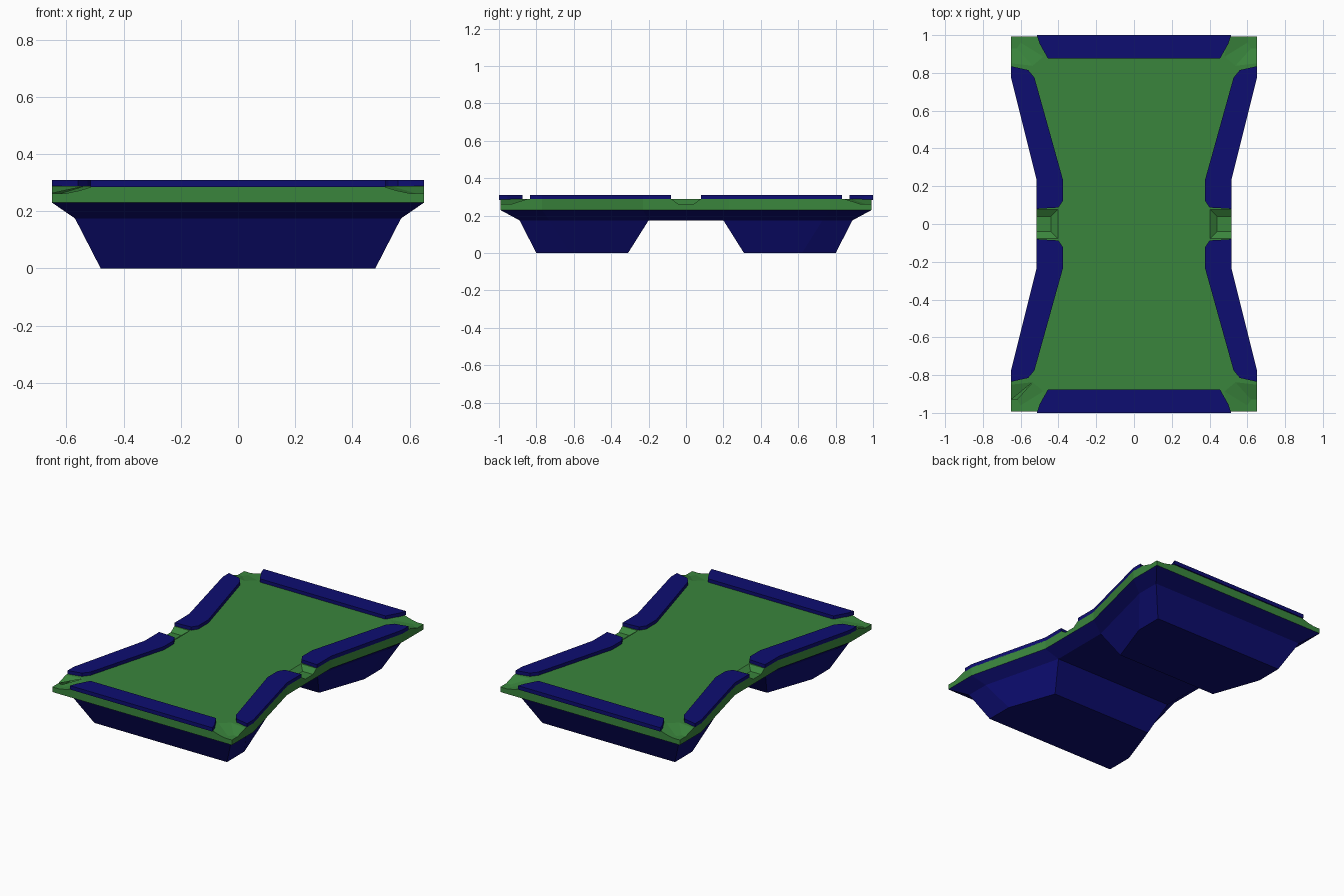
import bpy
import bmesh

old = bpy.data.objects.get("Cube")
if old:
    bpy.data.objects.remove(old, do_unlink=True)


def material(name, rgb):
    mat = bpy.data.materials.new(name)
    mat.use_nodes = True
    mat.diffuse_color = (*rgb, 1)
    mat.node_tree.nodes["Principled BSDF"].inputs["Base Color"].default_value = (*rgb, 1)
    return mat


GREEN = material("green felt", (0.042, 0.235, 0.046))
NAVY = material("navy blue", (0.004, 0.004, 0.165))


def finish(name, bm, mat):
    bmesh.ops.recalc_face_normals(bm, faces=bm.faces)
    mesh = bpy.data.meshes.new(name)
    bm.to_mesh(mesh)
    bm.free()
    mesh.materials.append(mat)
    obj = bpy.data.objects.new(name, mesh)
    bpy.context.collection.objects.link(obj)
    return obj


def loft(name, rings, mat):
    """Closed solid through (outline, height) rings with equal point counts."""
    bm = bmesh.new()
    loops = [[bm.verts.new((x, y, z)) for x, y in pts] for pts, z in rings]
    for a, b in zip(loops, loops[1:]):
        for i in range(len(a)):
            j = (i + 1) % len(a)
            bm.faces.new((a[i], a[j], b[j], b[i]))
    bm.faces.new(loops[0])
    bm.faces.new(loops[-1])
    return finish(name, bm, mat)


def mirror_x(pts):
    return pts + [(-x, y) for x, y in reversed(pts)]


def mirror_xy(pts):
    half = mirror_x(pts)
    return half + [(x, -y) for x, y in reversed(half)]


def flip(pts, sx, sy):
    return [(x * sx, y * sy) for x, y in pts]


SLAB_Z, TOP_Z = 0.23, 0.288
# Each quarter outline runs from the waist to the end corner
rim = [(0.515, 0.23), (0.65, 0.77), (0.65, 0.992)]
under = [(0.435, 0.20), (0.57, 0.73), (0.57, 0.89)]
foot = [(0.37, 0.31), (0.48, 0.62), (0.48, 0.80)]

# Green playing slab and the tapered tray below it
slab = loft("playing_surface", [(mirror_xy(rim), SLAB_Z), (mirror_xy(rim), TOP_Z)], GREEN)
loft("under_tray", [(mirror_xy(under), 0.175), (mirror_xy(rim), SLAB_Z)], NAVY)

# Two wide tapered legs
for name, sy in (("front_leg", -1), ("back_leg", 1)):
    loft(name, [(flip(mirror_x(foot), 1, sy), 0),
                (flip(mirror_x(under), 1, sy), 0.175)], NAVY)

# Sloped pocket cutters: floor outline and wider mouth outline
corner_floor = [(0.60, 1.05), (0.60, 0.96), (0.62, 0.93), (0.70, 0.93), (0.70, 1.05)]
corner_mouth = [(0.51, 1.05), (0.47, 0.88), (0.53, 0.83), (0.70, 0.85), (0.70, 1.05)]
side_floor = [(0.60, 0.04), (0.44, 0.04), (0.44, -0.04), (0.60, -0.04)]
side_mouth = [(0.60, 0.08), (0.40, 0.08), (0.40, -0.08), (0.60, -0.08)]
cutters = []
for sx in (-1, 1):
    cutters.append(loft("side_pocket_cutter", [(flip(side_floor, sx, 1), 0.262),
                                               (flip(side_mouth, sx, 1), TOP_Z + 0.002)], GREEN))
    for sy in (-1, 1):
        cutters.append(loft("corner_pocket_cutter", [(flip(corner_floor, sx, sy), 0.263),
                                                     (flip(corner_mouth, sx, sy), TOP_Z + 0.002)], GREEN))
for cutter in cutters:
    cutter.hide_render = True
    mod = slab.modifiers.new("pocket", "BOOLEAN")
    mod.operation = "DIFFERENCE"
    mod.solver = "EXACT"
    mod.object = cutter
bpy.context.view_layer.objects.active = slab
for mod in list(slab.modifiers):
    bpy.ops.object.modifier_apply(modifier=mod.name)
for cutter in cutters:
    bpy.data.objects.remove(cutter, do_unlink=True)

# Raised cushion rails
end_rail = [(0.455, 0.875), (0.50, 0.955), (0.515, 1.0)]
side_rail = [(0.65, 0.835), (0.56, 0.815), (0.527, 0.775), (0.375, 0.23), (0.375, 0.125),
             (0.40, 0.087), (0.515, 0.08), (0.515, 0.23), (0.65, 0.77)]
for end, sy in (("front", -1), ("back", 1)):
    pts = flip(mirror_x(end_rail), 1, sy)
    loft(end + "_rail", [(pts, TOP_Z - 0.003), (pts, 0.31)], NAVY)
    for side, sx in (("right", -1), ("left", 1)):
        pts = flip(side_rail, sx, sy)
        loft(f"{end}_{side}_rail", [(pts, TOP_Z - 0.003), (pts, 0.31)], NAVY)
